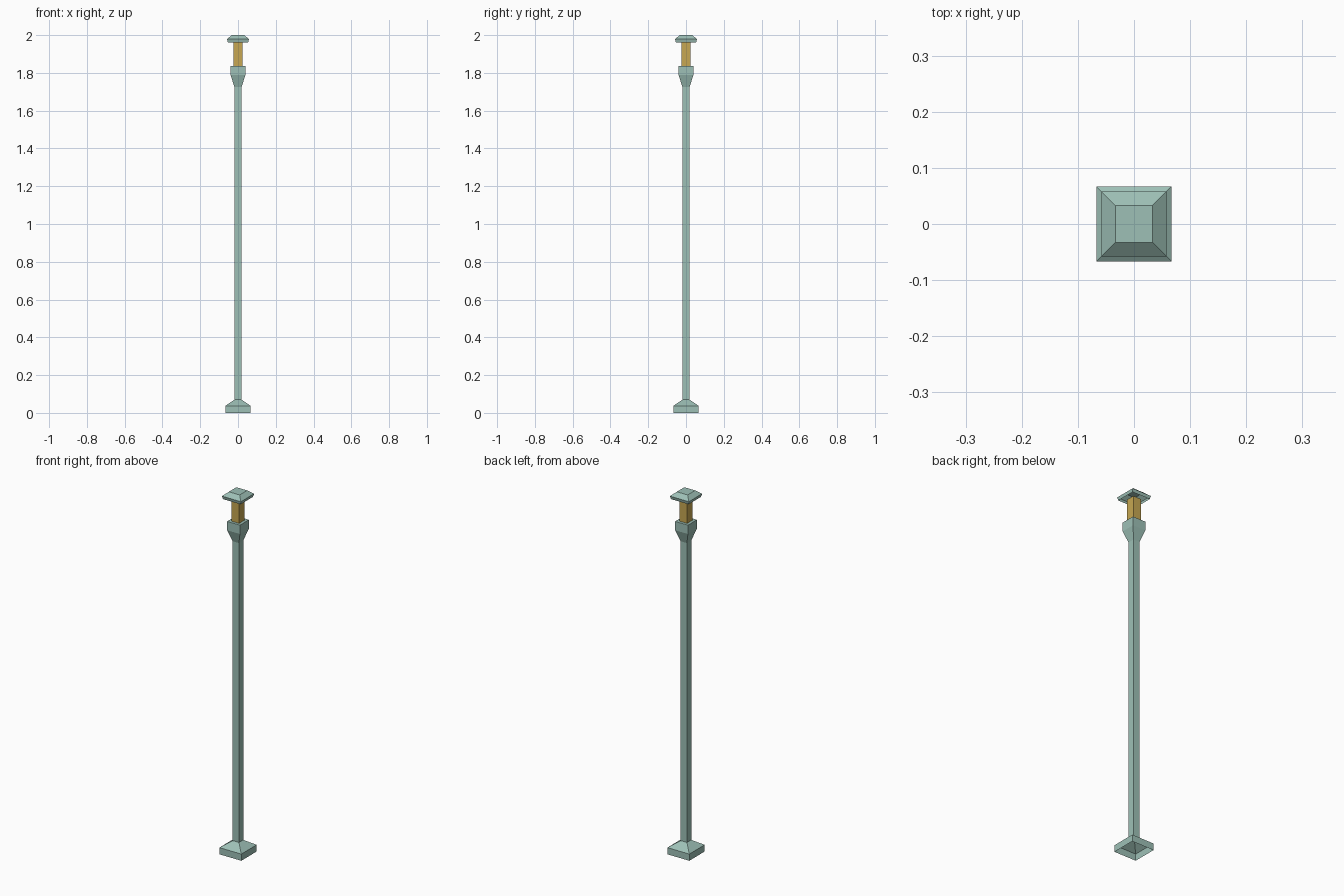
import bpy, bmesh

if "Cube" in bpy.data.objects:
    bpy.data.objects.remove(bpy.data.objects["Cube"])


def material(name, rgb):
    m = bpy.data.materials.new(name)
    m.diffuse_color = (*rgb, 1)
    m.use_nodes = True
    m.node_tree.nodes["Principled BSDF"].inputs["Base Color"].default_value = m.diffuse_color
    return m


TEAL = material("pale_teal", (0.34, 0.53, 0.47))
GOLD = material("lamp_gold", (0.57, 0.39, 0.085))


def square_stack(name, profile, mat, top=True):
    """Square rings of (half width, height), joined upwards; open underneath."""
    bm = bmesh.new()
    rings = [[bm.verts.new((sx * h, sy * h, z))
              for sx, sy in ((-1, -1), (1, -1), (1, 1), (-1, 1))]
             for h, z in profile]
    for a, b in zip(rings, rings[1:]):
        for i in range(4):
            j = (i + 1) % 4
            bm.faces.new((a[i], a[j], b[j], b[i]))
    if top:
        bm.faces.new(rings[-1])
    mesh = bpy.data.meshes.new(name)
    bm.to_mesh(mesh)
    bm.free()
    mesh.materials.append(mat)
    ob = bpy.data.objects.new(name, mesh)
    bpy.context.collection.objects.link(ob)
    return ob


# Hollow foot with sloped shoulders
square_stack("foot", [(0.067, 0), (0.067, 0.037), (0.019, 0.07)], TEAL, top=False)
# Long slender pole
square_stack("pole", [(0.019, 0.07), (0.019, 1.725)], TEAL, top=False)
# Flared collar holding the lamp
square_stack("collar", [(0.019, 1.725), (0.039, 1.788), (0.039, 1.837)], TEAL)
# Glowing lamp block
square_stack("lamp", [(0.024, 1.837), (0.024, 1.964)], GOLD)
# Hollow roof cap
square_stack("cap", [(0.054, 1.962), (0.058, 1.979), (0.033, 2.0)], TEAL)
